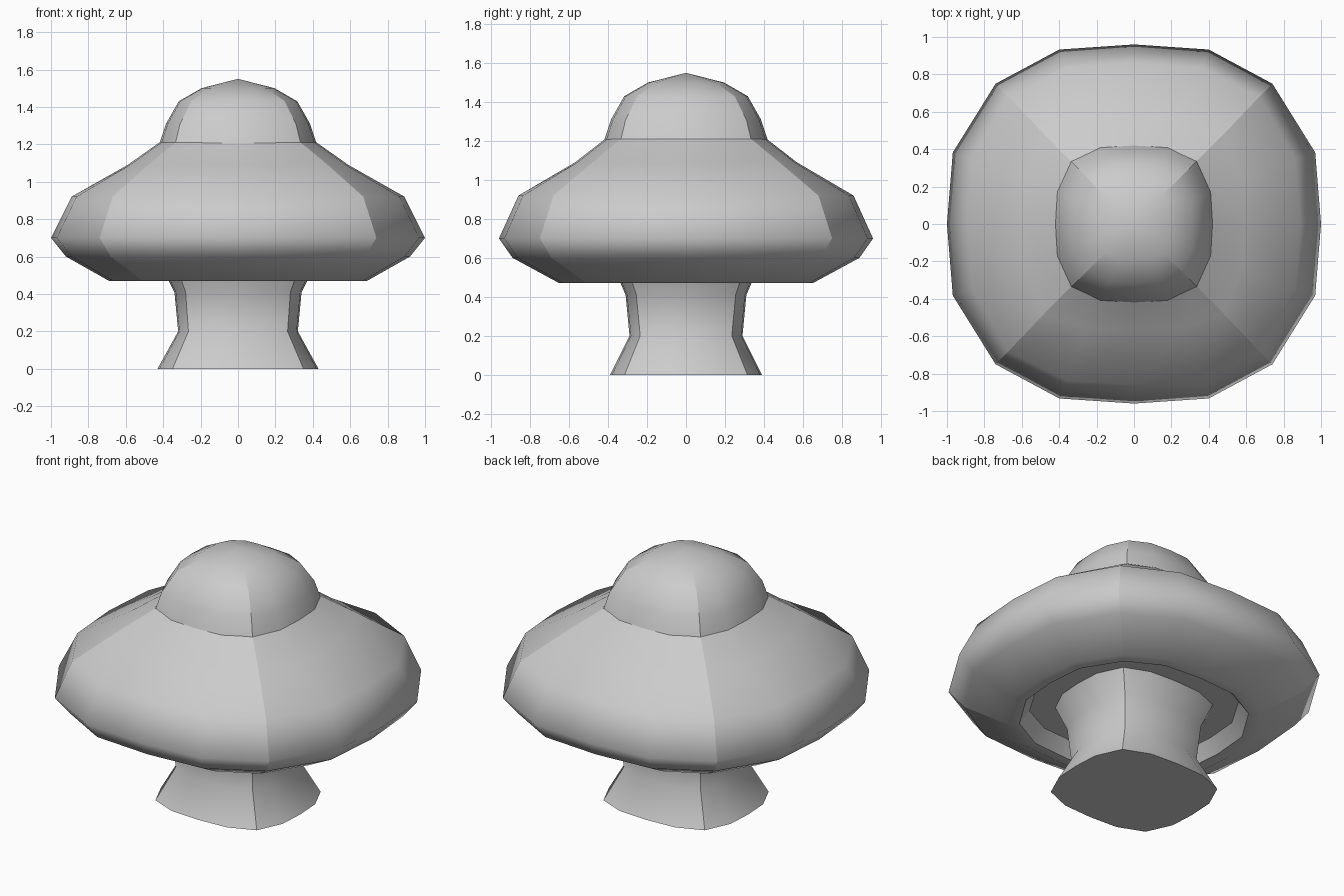
import bpy, bmesh

if "Cube" in bpy.data.objects:
    bpy.data.objects.remove(bpy.data.objects["Cube"])


def outline(z, ax, ay, cx, cy):
    """Sixteen points of a rounded square: half-widths ax, ay and corner (cx, cy)."""
    q = [(ax, 0), (ax - 0.12 * (ax - cx), 0.51 * cy), (cx, cy),
         (0.54 * cx, ay - 0.13 * (ay - cy)), (0, ay)]
    pts = q + [(-x, y) for x, y in q[3::-1]]
    pts += [(x, -y) for x, y in pts[7:0:-1]]
    return [(x, y, z) for x, y in pts]


def loft(name, rings, hard=(), close_start=False, close_end=False, apex=None):
    """Skin the rings; the four corner lines and the listed rings stay sharp."""
    bm = bmesh.new()
    loops = [[bm.verts.new(p) for p in outline(*r)] for r in rings]
    for a, b in zip(loops, loops[1:]):
        for i in range(16):
            j = (i + 1) % 16
            bm.faces.new((a[i], a[j], b[j], b[i]))
        for i in (2, 6, 10, 14):
            bm.edges.get((a[i], b[i])).smooth = False
    if close_start:
        bm.faces.new(loops[0][::-1])
    if close_end:
        bm.faces.new(loops[-1])
    if apex is not None:
        tip = bm.verts.new((0, 0, apex))
        for i in range(16):
            bm.faces.new((loops[-1][i], loops[-1][(i + 1) % 16], tip))
    for k in hard:
        for i in range(16):
            bm.edges.get((loops[k][i], loops[k][(i + 1) % 16])).smooth = False
    for f in bm.faces:
        f.smooth = True
    mesh = bpy.data.meshes.new(name)
    bm.to_mesh(mesh)
    bm.free()
    obj = bpy.data.objects.new(name, mesh)
    bpy.context.collection.objects.link(obj)
    return obj


# Waisted stem
loft("stem", [
    (0.00, 0.43, 0.39, 0.35, 0.315),
    (0.20, 0.32, 0.29, 0.265, 0.235),
    (0.41, 0.34, 0.31, 0.28, 0.255),
    (0.55, 0.41, 0.37, 0.33, 0.30),
], hard=(0,), close_start=True)

# Wide cap, from the recessed underside over the lip and up to the dome
loft("cap", [
    (0.55, 0.56, 0.53, 0.42, 0.42),
    (0.47, 0.62, 0.59, 0.46, 0.46),
    (0.47, 0.69, 0.65, 0.51, 0.51),
    (0.60, 0.92, 0.89, 0.68, 0.69),
    (0.70, 1.00, 0.96, 0.74, 0.75),
    (0.92, 0.89, 0.86, 0.67, 0.68),
    (1.09, 0.59, 0.57, 0.48, 0.48),
    (1.21, 0.42, 0.415, 0.335, 0.335),
], hard=(0, 1), close_start=True)

# Dome on top
loft("dome", [
    (1.205, 0.42, 0.42, 0.335, 0.335),
    (1.31, 0.385, 0.385, 0.31, 0.31),
    (1.43, 0.317, 0.317, 0.25, 0.25),
    (1.50, 0.195, 0.195, 0.15, 0.15),
], apex=1.55)
